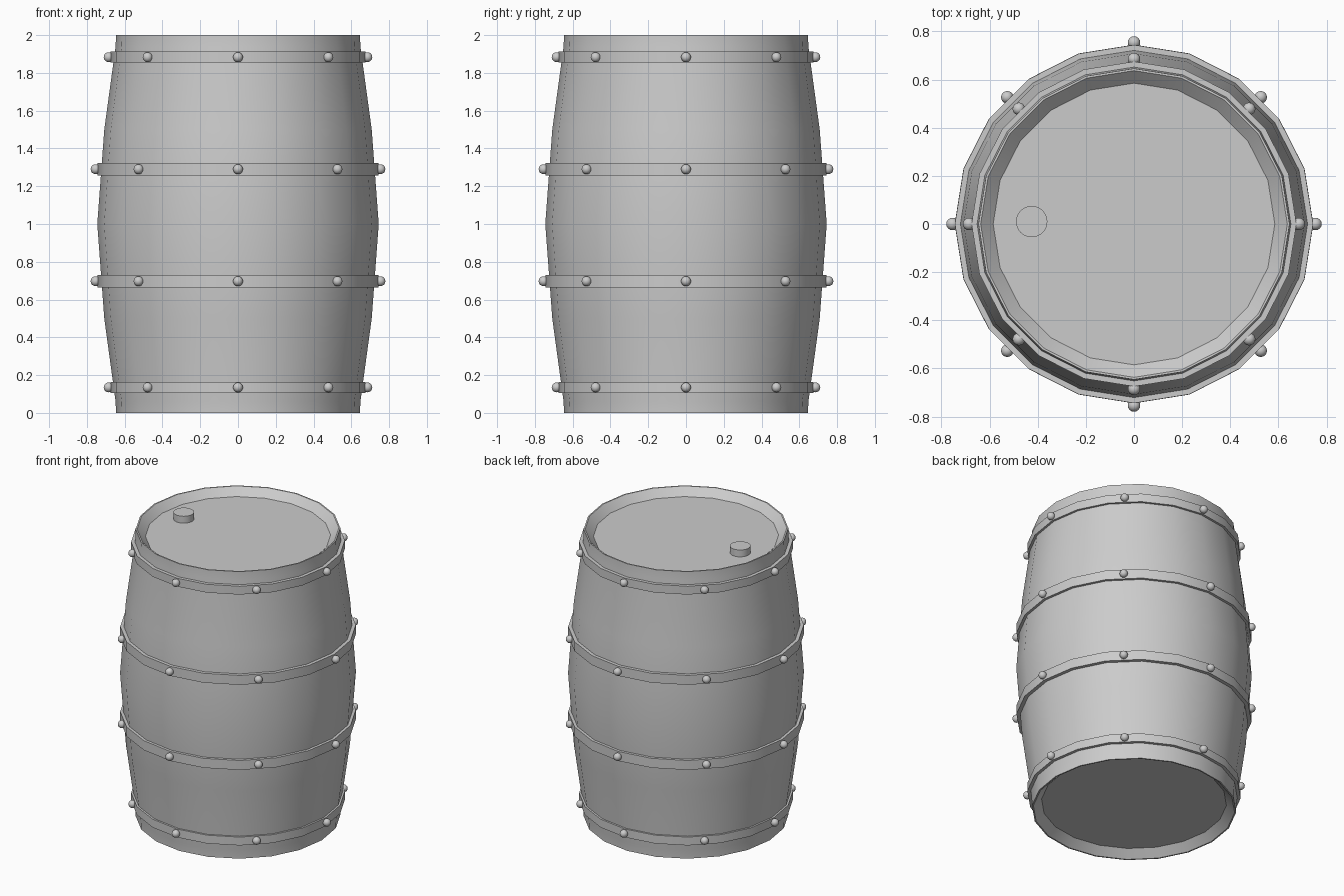
import bpy, bmesh, math
from mathutils import Matrix

cube = bpy.data.objects.get("Cube")
if cube:
    bpy.data.objects.remove(cube, do_unlink=True)

SIDES = 20

grey = bpy.data.materials.new("plain grey")
grey.use_nodes = True
colour = (0.6, 0.6, 0.6, 1)
grey.diffuse_color = colour
grey.node_tree.nodes["Principled BSDF"].inputs["Base Color"].default_value = colour


def finish(bm, name):
    """Turn a bmesh into a smooth-shaded grey object."""
    bmesh.ops.recalc_face_normals(bm, faces=bm.faces)
    mesh = bpy.data.meshes.new(name)
    bm.to_mesh(mesh)
    bm.free()
    mesh.materials.append(grey)
    obj = bpy.data.objects.new(name, mesh)
    bpy.context.collection.objects.link(obj)
    bpy.ops.object.select_all(action="DESELECT")
    obj.select_set(True)
    bpy.context.view_layer.objects.active = obj
    bpy.ops.object.shade_smooth_by_angle(angle=math.radians(30))
    return obj


def lathe(name, profile, closed=False):
    """Sweep a (radius, height) profile around z; an open one gets end caps."""
    bm = bmesh.new()
    rings = []
    for r, z in profile:
        rings.append([bm.verts.new((r * math.cos(a), r * math.sin(a), z))
                      for a in (math.tau * i / SIDES for i in range(SIDES))])
    pairs = list(zip(rings, rings[1:]))
    if closed:
        pairs.append((rings[-1], rings[0]))
    else:
        bm.faces.new(rings[0])
        bm.faces.new(rings[-1])
    for low, high in pairs:
        for i in range(SIDES):
            j = (i + 1) % SIDES
            bm.faces.new((low[i], low[j], high[j], high[i]))
    return finish(bm, name)


# Barrel body with recessed heads, mirrored about its middle
half = [(0.585, 0.05), (0.637, 0), (0.646, 0), (0.648, 0.06), (0.708, 0.5)]
lathe("barrel_body", half + [(0.745, 1)] + [(r, 2 - z) for r, z in reversed(half)])

# Hoops, each with eight rivets
hoops = {"bottom": (0.135, 0.675), "lower": (0.697, 0.744),
         "upper": (1.29, 0.744), "top": (1.883, 0.675)}
for label, (z, r) in hoops.items():
    h = 0.033 if label in ("lower", "upper") else 0.029
    lathe(label + "_hoop", [(r - 0.05, z - h), (r, z - h), (r, z + h), (r - 0.05, z + h)], True)
    bm = bmesh.new()
    for k in range(8):
        a = k * math.tau / 8
        d = r + 0.01 if k % 2 == 0 else r * math.cos(math.pi / SIDES) + 0.01
        bmesh.ops.create_uvsphere(
            bm, u_segments=16, v_segments=10, radius=0.026,
            matrix=Matrix.Translation((d * math.cos(a), d * math.sin(a), z)))
    finish(bm, label + "_rivets")

# Bung on the top head
bm = bmesh.new()
bmesh.ops.create_cone(bm, cap_ends=True, segments=32, radius1=0.065, radius2=0.065,
                      depth=0.06, matrix=Matrix.Translation((-0.425, 0.01, 1.968)))
finish(bm, "bung")
